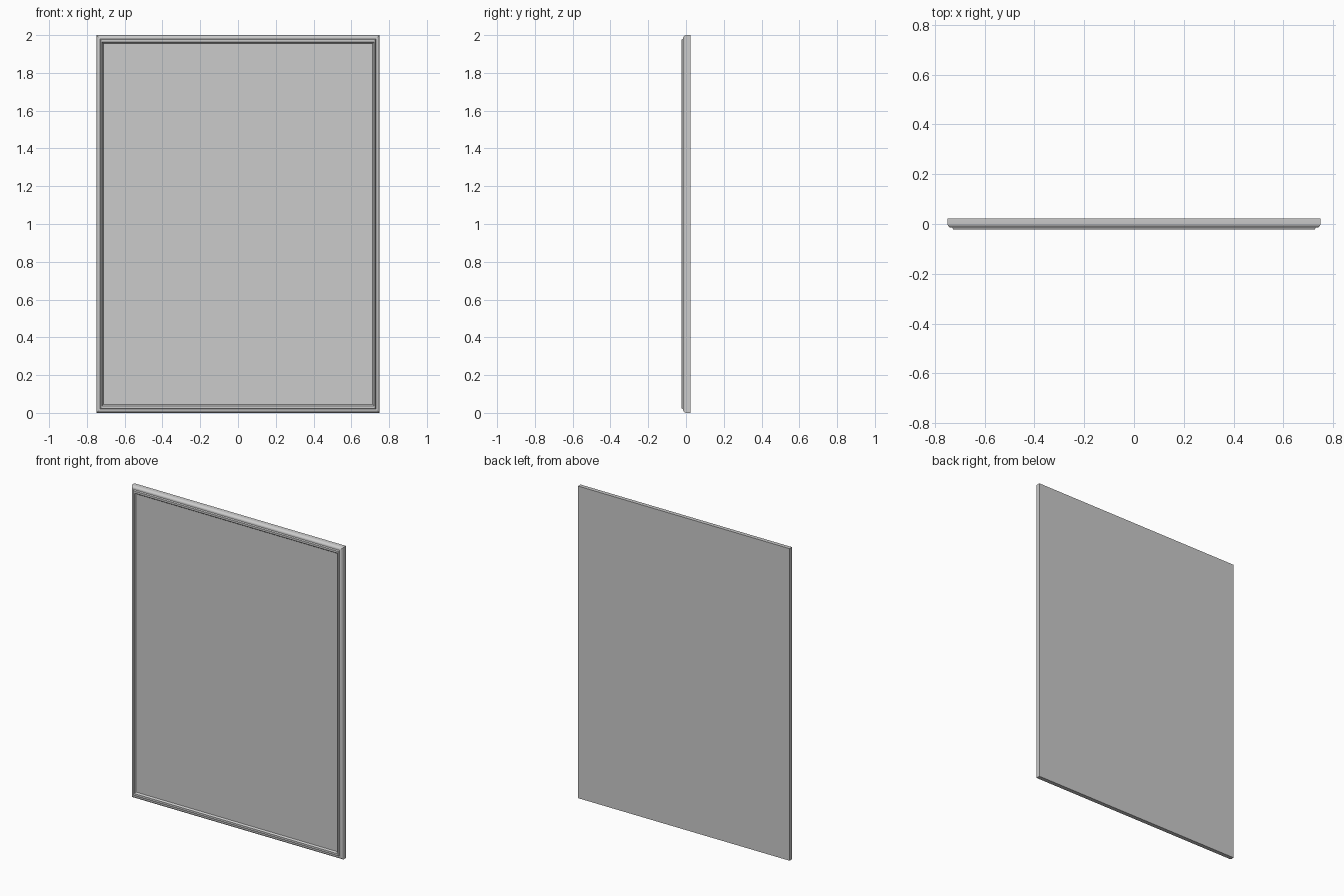
import bpy, bmesh, math

if "Cube" in bpy.data.objects:
    bpy.data.objects.remove(bpy.data.objects["Cube"])

W, H, BACK = 0.75, 2.0, 0.023

def mesh_object(name, bm):
    bmesh.ops.recalc_face_normals(bm, faces=bm.faces)
    me = bpy.data.meshes.new(name)
    bm.to_mesh(me)
    bm.free()
    ob = bpy.data.objects.new(name, me)
    bpy.context.collection.objects.link(ob)
    return ob

def ring(bm, dx, dz, y):
    return [bm.verts.new((x, y, z)) for x, z in
            ((dx - W, dz), (W - dx, dz), (W - dx, H - dz), (dx - W, H - dz))]

# frame moulding: (inset, y) from back outer edge, over a rounded shoulder, to the raised lip
R = 0.017
profile = [(0.0, BACK)]
profile += [(R * (1 - math.cos(a)), 0.002 - R * math.sin(a))
            for a in [math.radians(15 * i) for i in range(7)]]
profile += [(0.02, -0.015), (0.024, -0.023), (0.031, -0.023), (0.037, -0.013), (0.037, BACK)]

bm = bmesh.new()
rings = [ring(bm, d, d * 1.2 if d > 0.03 else d, y) for d, y in profile]
for a, b in zip(rings, rings[1:] + rings[:1]):
    for i in range(4):
        j = (i + 1) % 4
        bm.faces.new((a[i], a[j], b[j], b[i]))
frame = mesh_object("frame", bm)

# flat panel filling the frame
bm = bmesh.new()
front, back = ring(bm, 0.037, 0.0444, -0.013), ring(bm, 0.037, 0.0444, BACK)
bm.faces.new(front)
bm.faces.new(back)
for i in range(4):
    j = (i + 1) % 4
    bm.faces.new((front[i], front[j], back[j], back[i]))
mesh_object("panel", bm)

# smooth the rounded shoulder, keep mitres crisp
bpy.context.view_layer.objects.active = frame
frame.select_set(True)
bpy.ops.object.shade_smooth_by_angle(angle=math.radians(25))
